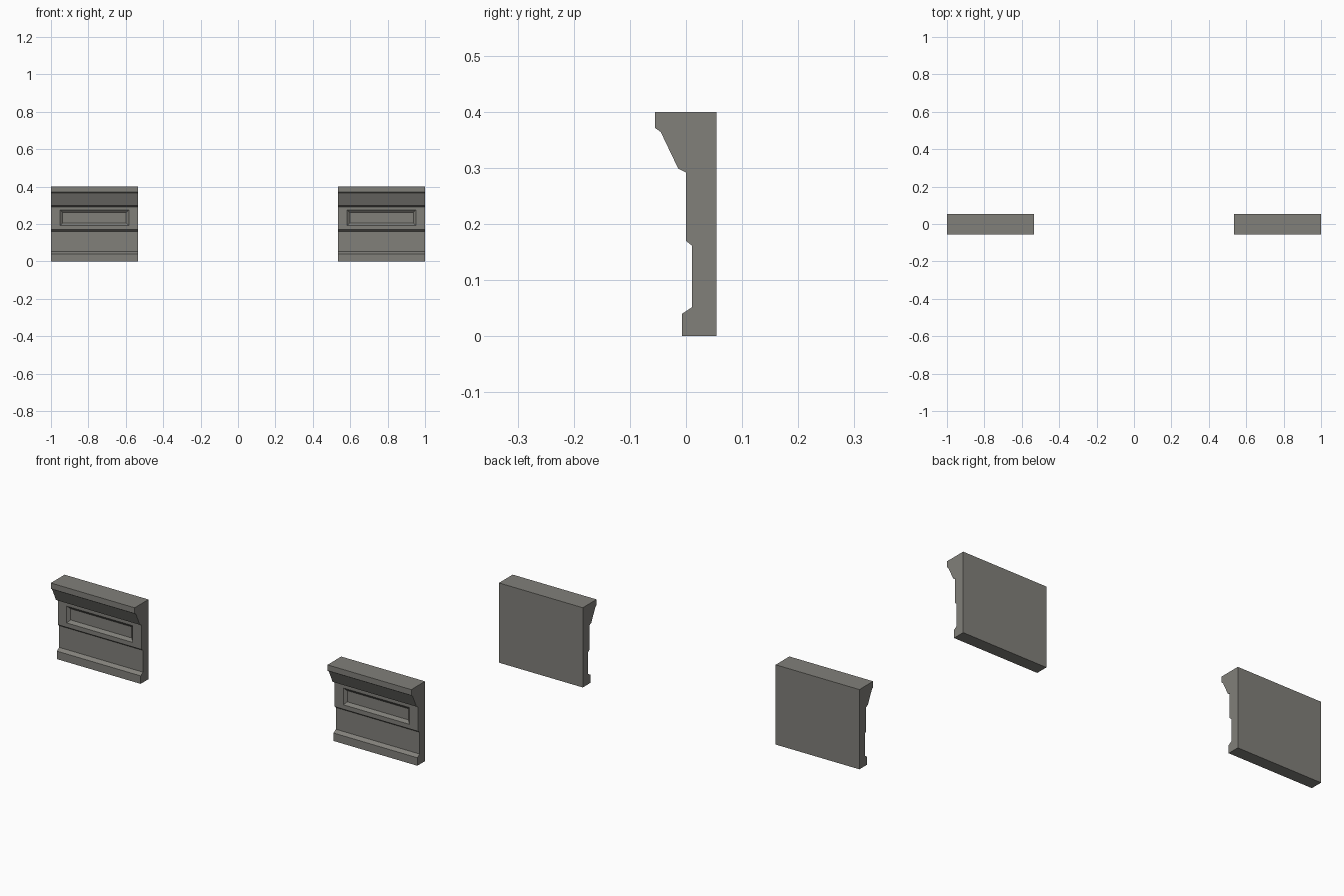
import bpy, bmesh
from mathutils import Vector

if "Cube" in bpy.data.objects:
    bpy.data.objects.remove(bpy.data.objects["Cube"])

stone = bpy.data.materials.new("warm_grey_stone")
stone.diffuse_color = (0.22, 0.215, 0.195, 1)
stone.use_nodes = True
stone.node_tree.nodes["Principled BSDF"].inputs["Base Color"].default_value = stone.diffuse_color

# Side profile (y, z): back, cornice, frieze, lower band, foot
PROFILE = [(0.054, 0), (0.054, 0.4), (-0.055, 0.4), (-0.055, 0.371),
           (-0.045, 0.364), (-0.014, 0.299), (0, 0.292), (0, 0.17),
           (0.011, 0.161), (0.011, 0.052), (-0.007, 0.04), (-0.007, 0)]


def inset_to(bm, face, x0, x1, z0, z1, y):
    """Inset a front face and move the new inner face to the given rectangle."""
    bmesh.ops.inset_individual(bm, faces=[face], thickness=0.003)
    c = face.calc_center_median()
    for v in face.verts:
        v.co = Vector((x0 if v.co.x < c.x else x1, y, z0 if v.co.z < c.z else z1))


def wall_block(name, x0, x1):
    bm = bmesh.new()
    # Extruded moulding
    end = bm.faces.new([bm.verts.new((x0, y, z)) for y, z in PROFILE])
    ext = bmesh.ops.extrude_face_region(bm, geom=[end], use_keep_orig=True)
    moved = [g for g in ext["geom"] if isinstance(g, bmesh.types.BMVert)]
    bmesh.ops.translate(bm, verts=moved, vec=(x1 - x0, 0, 0))
    bmesh.ops.recalc_face_normals(bm, faces=bm.faces)
    # Recessed frieze panel with sloped edges
    frieze = next(f for f in bm.faces if f.normal.y < -0.99
                  and 0.2 < f.calc_center_median().z < 0.26)
    m = 0.049
    inset_to(bm, frieze, x0 + m, x1 - m, 0.192, 0.276, 0)
    inset_to(bm, frieze, x0 + m + 0.014, x1 - m - 0.014, 0.206, 0.262, 0.012)
    mesh = bpy.data.meshes.new(name)
    bm.to_mesh(mesh)
    bm.free()
    mesh.materials.append(stone)
    bpy.context.collection.objects.link(bpy.data.objects.new(name, mesh))


wall_block("left_wall_block", -1, -0.535)
wall_block("right_wall_block", 0.535, 1)
